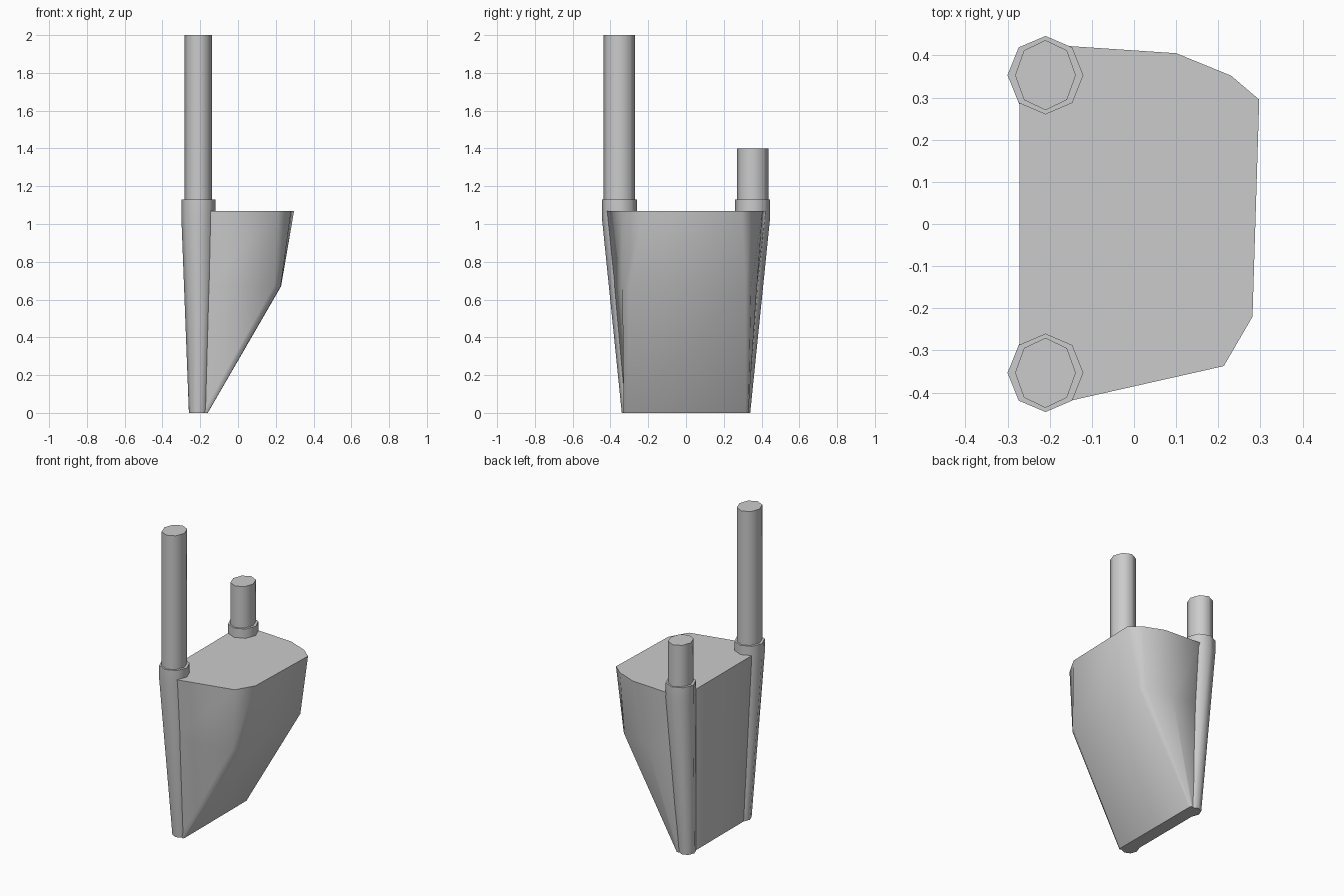
import bpy, bmesh
from math import sin, cos, pi

if "Cube" in bpy.data.objects:
    bpy.data.objects.remove(bpy.data.objects["Cube"])


def loft(name, loops):
    """Closed solid skinned through equal-length loops of points."""
    bm = bmesh.new()
    rings = [[bm.verts.new(p) for p in loop] for loop in loops]
    n = len(rings[0])
    for a, b in zip(rings, rings[1:]):
        for i in range(n):
            j = (i + 1) % n
            bm.faces.new((a[i], a[j], b[j], b[i]))
    bm.faces.new(rings[0])
    bm.faces.new(rings[-1])
    bmesh.ops.recalc_face_normals(bm, faces=bm.faces)
    me = bpy.data.meshes.new(name)
    bm.to_mesh(me)
    bm.free()
    ob = bpy.data.objects.new(name, me)
    bpy.context.collection.objects.link(ob)
    bpy.ops.object.select_all(action='DESELECT')
    ob.select_set(True)
    bpy.context.view_layer.objects.active = ob
    bpy.ops.object.shade_smooth_by_angle(angle=1.0)


def octagon(x, y, z, rx, ry):
    return [(x + rx * cos(i * pi / 4), y + ry * sin(i * pi / 4), z) for i in range(8)]


# Posts and the tapering corner sleeves they stand in
for side, top, label in ((-1, 2.0, "front"), (1, 1.4, "back")):
    y = 0.353 * side
    loft(label + "_post", [octagon(-0.21, y, 1.1, 0.072, 0.083),
                           octagon(-0.21, y, top, 0.072, 0.083)])
    loft(label + "_sleeve", [octagon(-0.21, 0.285 * side, 0, 0.05, 0.055),
                             octagon(-0.21, y, 1.04, 0.09, 0.093),
                             octagon(-0.21, y, 1.13, 0.09, 0.093)])

# Filled sack: horizontal sections, starting and ending inside the sleeves
sections = [
    (0.0, [(-0.19, -0.32), (-0.165, -0.33), (-0.16, -0.315),
           (-0.16, 0.315), (-0.165, 0.33), (-0.175, 0.328), (-0.19, 0.32)]),
    (0.67, [(-0.17, -0.38), (0.19, -0.337), (0.226, -0.295),
            (0.228, 0.315), (0.20, 0.345), (0.02, 0.375), (-0.17, 0.38)]),
    (1.07, [(-0.155, -0.42), (0.213, -0.337), (0.281, -0.22),
            (0.297, 0.295), (0.23, 0.352), (0.1, 0.405), (-0.155, 0.422)]),
]
loops = []
for z, pts in sections:
    t = z / 1.07
    bx, by = -0.243 - 0.029 * t, 0.262 + 0.035 * t
    loops.append([(x, y, z) for x, y in pts + [(bx, by), (bx, -by)]])
loft("hanging_sack", loops)
